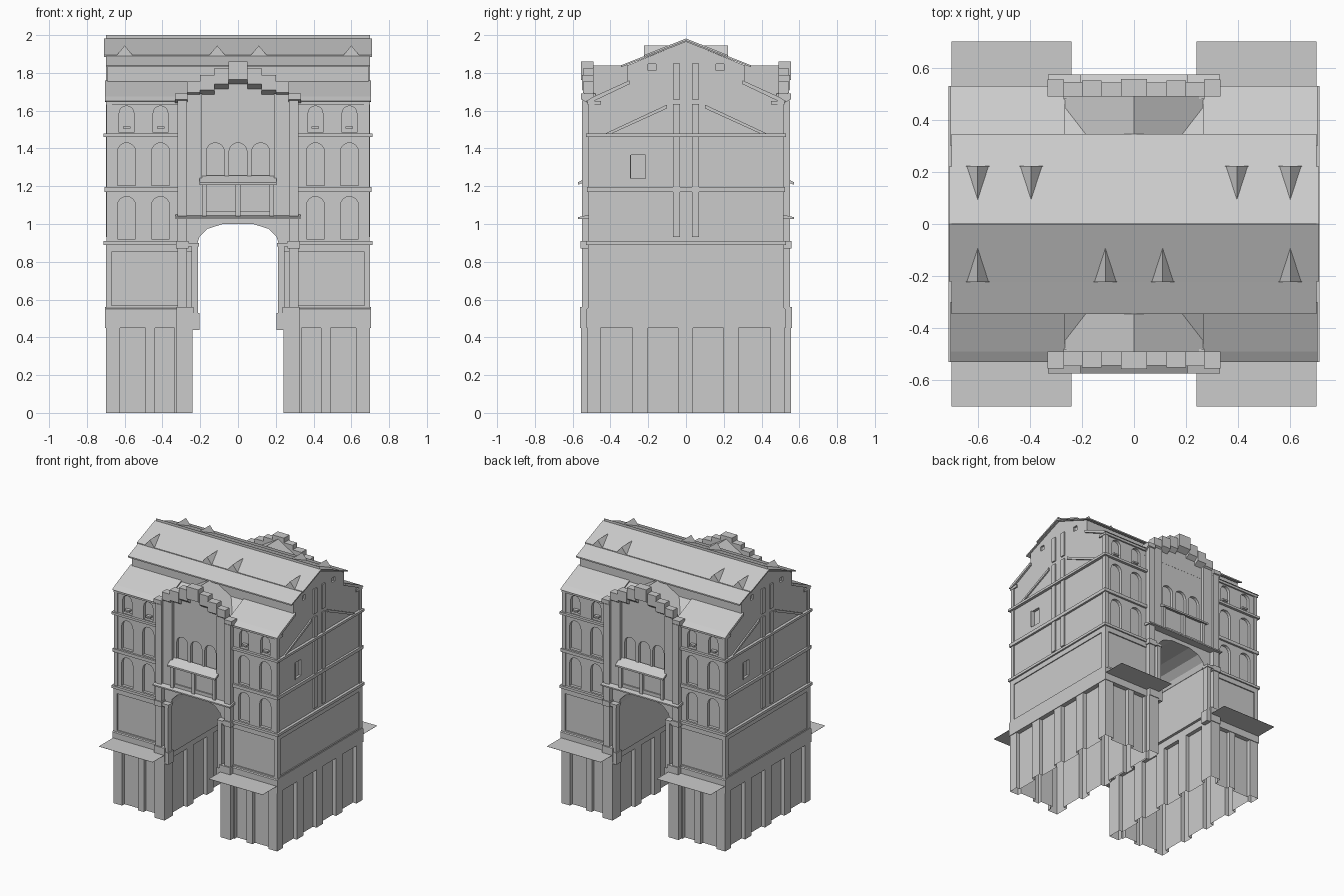
import bpy, bmesh, math
from mathutils import Vector

ONE = [(1, 1)]
SIDES = [(1, 1), (-1, 1)]
ENDS = [(1, 1), (1, -1)]
ROT = [(1, 1), (-1, -1)]
FULL = SIDES + [(1, -1), (-1, -1)]
parts = {}


def prism(name, pts, axis, a, b, sym=FULL, caps=True):
    """Extrude a 2D outline along an axis, copied by the (x, y) sign pairs."""
    bm = parts.setdefault(name, bmesh.new())
    for sx, sy in sym:
        rings = []
        for d in (a, b):
            ring = []
            for u, v in pts:
                p = {'x': (d, u, v), 'y': (u, d, v), 'z': (u, v, d)}[axis]
                ring.append(bm.verts.new((p[0] * sx, p[1] * sy, p[2])))
            rings.append(ring)
        n = len(pts)
        for i in range(n):
            j = (i + 1) % n
            bm.faces.new((rings[0][i], rings[0][j], rings[1][j], rings[1][i]))
        if caps:
            bm.faces.new(rings[0])
            bm.faces.new(rings[1][::-1])


def box(name, x0, x1, y0, y1, z0, z1, sym=FULL):
    prism(name, [(x0, y0), (x1, y0), (x1, y1), (x0, y1)], 'z', z0, z1, sym)


def arch(cx, w, z0, z1, n=8):
    r = w / 2
    top = [(cx + r * math.cos(math.pi * i / n), z1 - r + r * math.sin(math.pi * i / n)) for i in range(n + 1)]
    return [(cx + r, z0)] + top + [(cx - r, z0)]


# --- fluted ground-floor piers, open underneath ---
def fluted(p, q, recesses, depth=0.03):
    p, q = Vector(p), Vector(q)
    d = (q - p).normalized()
    inward = Vector((-d.y, d.x)) * depth
    out = [p]
    for a, b in recesses:
        out += [p + d * a, p + d * a + inward, p + d * b + inward, p + d * b]
    return out


long = [(0.07, 0.24), (0.32, 0.48), (0.56, 0.72), (0.80, 0.97)]
outline = [Vector((0.24, -0.555)), Vector((0.325, -0.555))]
outline += fluted((0.325, -0.522), (0.70, -0.522), [(0.01, 0.115), (0.165, 0.30)])
outline += fluted((0.70, -0.522), (0.70, 0.522), long)
outline += fluted((0.70, 0.522), (0.325, 0.522), [(0.075, 0.21), (0.26, 0.365)])
outline += [Vector((0.325, 0.522)), Vector((0.325, 0.555))]
outline += fluted((0.24, 0.555), (0.24, -0.555), [(a + 0.033, b + 0.033) for a, b in long])
prism("ground_piers", [tuple(v) for v in outline], 'z', 0, 0.45, SIDES, caps=False)

# --- base band and flat canopies ---
prism("base_band", [(-0.527, 0.45), (-0.527, 0.55), (-0.515, 0.56), (0.515, 0.56), (0.527, 0.55), (0.527, 0.45)],
      'x', 0.24, 0.705, SIDES)
box("canopy", 0.24, 0.70, -0.70, -0.5, 0.504, 0.5055)

# --- first storey walls, either side of the passage ---
box("lower_walls", 0.22, 0.693, -0.511, 0.511, 0.505, 0.89, SIDES)
box("lower_frieze", 0.23, 0.70, -0.52, 0.52, 0.852, 0.89, SIDES)
box("lower_corner_posts", 0.67, 0.70, -0.52, -0.48, 0.56, 0.852)
box("lower_skirting", 0.32, 0.70, -0.52, 0.52, 0.55, 0.568, SIDES)

# --- main body with clerestory profile ---
prism("main_body", [(-0.51, 0.89), (-0.51, 1.652), (-0.31, 1.745), (-0.31, 1.84), (0, 1.966),
                    (0.31, 1.84), (0.31, 1.745), (0.51, 1.652), (0.51, 0.89)], 'x', -0.69, 0.69, ONE)

# --- cutters: passage arch, windows, gable vents ---
prism("cutters", [(-0.22, 0.8), (-0.22, 0.88), (-0.205, 0.93), (-0.16, 0.975), (-0.08, 1.0),
                  (0.08, 1.0), (0.16, 0.975), (0.205, 0.93), (0.22, 0.88), (0.22, 0.8)], 'y', -0.8, 0.8, ONE)
for cx in (0.41, 0.59):
    for w, z0, z1 in ((0.095, 0.92, 1.145), (0.095, 1.205, 1.43), (0.078, 1.485, 1.625)):
        prism("cutters", arch(cx, w, z0, z1), 'y', -0.6, -0.488)
    box("window_sills", cx - 0.02, cx + 0.02, -0.513, -0.485, 1.505, 1.517)
for cx in (-0.12, 0, 0.12):
    prism("cutters", arch(cx, 0.095, 1.2, 1.43), 'y', -0.6, -0.488, ENDS)
box("cutters", 0.67, 0.8, -0.29, -0.215, 1.24, 1.365, ROT)
box("cutters", 0.675, 0.8, 0.16, 0.20, 1.812, 1.848)

# --- string courses and cornice ---
for z0, z1, x1, y1 in ((0.89, 0.91, 0.712, 0.53), (1.17, 1.195, 0.706, 0.525),
                       (1.46, 1.478, 0.712, 0.53), (1.632, 1.652, 0.70, 0.522)):
    box("string_courses", 0.27, x1, -y1, -0.45, z0, z1)
    if z1 < 1.6:
        box("string_courses", 0.6, x1, -0.45, 0.45, z0, z1, SIDES)
box("upper_corner_posts", 0.668, 0.697, -0.517, -0.485, 0.91, 1.64)

# --- end wall ribs and braces ---
for z0, z1 in ((0.93, 1.46), (1.478, 1.635), (1.66, 1.85)):
    box("end_wall_ribs", 0.68, 0.70, 0.032, 0.068, z0, z1)
prism("end_wall_braces", [(-0.43, 1.478), (-0.395, 1.478), (-0.10, 1.612), (-0.10, 1.632)], 'x', 0.68, 0.70)
box("end_window_frame", 0.68, 0.70, -0.297, -0.29, 1.24, 1.365, ROT)

# --- roofs, ridge fin and dormers ---
prism("upper_roof", [(-0.345, 1.84), (0, 1.976), (0.345, 1.84), (0.345, 1.83), (0, 1.964), (-0.345, 1.83)],
      'x', -0.70, 0.70, ONE)
prism("ridge_cover", [(-0.22, 1.895), (0, 1.982), (0.22, 1.895), (0.22, 1.885), (0, 1.97), (-0.22, 1.885)],
      'x', -0.71, 0.71, ONE)
prism("lower_roof", [(-0.53, 1.65), (-0.49, 1.674), (-0.30, 1.76), (-0.30, 1.74), (-0.50, 1.645)],
      'x', 0.265, 0.705)
box("ridge_fin", -0.70, 0.70, -0.001, 0.001, 1.97, 2.0, ONE)
for cx, sy in ((0.6, 1), (0.11, 1), (0.6, -1), (0.395, -1)):
    prism("dormers", [(cx - 0.045, 1.89), (cx + 0.045, 1.89), (cx, 1.945)], 'y', -0.222, -0.09, [(1, sy), (-1, sy)])

# --- gatehouse front: columns, pilasters, stepped parapet ---
box("portal_plinths", 0.235, 0.325, -0.56, -0.50, 0.45, 0.56)
box("portal_columns", 0.27, 0.32, -0.55, -0.48, 0.56, 1.655)
box("portal_capitals", 0.262, 0.328, -0.558, -0.48, 0.87, 0.91)
box("portal_pilasters", 0.19, 0.27, -0.532, -0.48, 1.04, 1.69)
box("jamb_base", 0.205, 0.245, -0.555, -0.49, 0.44, 0.53)
box("jamb_columns", 0.212, 0.245, -0.55, -0.50, 0.53, 0.88)
box("jamb_capitals", 0.207, 0.27, -0.555, -0.495, 0.88, 0.9)
steps = [(0.268, 0.333, 1.65, 1.69, 0.555), (0.20, 0.27, 1.685, 1.755, 0.545), (0.125, 0.20, 1.70, 1.79, 0.55),
         (0.05, 0.125, 1.73, 1.825, 0.543), (-0.05, 0.05, 1.755, 1.86, 0.557)]
for x0, x1, z0, z1, y in steps:
    sym = ENDS if x0 < 0 else FULL
    prism("stepped_coping", [(-0.49, z0 - 0.01), (-0.49, z1), (-y, z1), (-y, z0 + 0.01), (-0.511, z0 - 0.015)],
          'x', x0, x1, sym)
    box("stepped_gable_wall", x0, x1, -0.511, -0.495, 1.6, z0, sym)
prism("portal_roof", [(-0.27, 1.678), (0, 1.84), (0.27, 1.678), (0.27, 1.62), (-0.27, 1.62)], 'y', -0.5, -0.305, ENDS)

# --- balcony and sloped awnings ---
prism("lower_awning", [(-0.50, 1.052), (-0.573, 1.036), (-0.573, 1.026), (-0.50, 1.03)], 'x', -0.33, 0.33, ENDS)
prism("upper_awning", [(-0.505, 1.258), (-0.573, 1.22), (-0.573, 1.207), (-0.505, 1.235)], 'x', -0.205, 0.205, ENDS)
box("balcony_panel", -0.19, 0.19, -0.53, -0.50, 1.04, 1.24, ENDS)
box("balcony_rail", -0.19, 0.19, -0.54, -0.52, 1.045, 1.07, ENDS)
for cx in (-0.178, 0, 0.178):
    box("balcony_posts", cx - 0.012, cx + 0.012, -0.55, -0.52, 1.04, 1.225, ENDS)

# --- turn the parts into objects ---
objs = {}
for name, bm in parts.items():
    bmesh.ops.remove_doubles(bm, verts=bm.verts[:], dist=1e-5) if name == "ground_piers" else None
    bmesh.ops.recalc_face_normals(bm, faces=bm.faces[:])
    me = bpy.data.meshes.new(name)
    bm.to_mesh(me)
    bm.free()
    objs[name] = bpy.data.objects.new(name, me)
    bpy.context.collection.objects.link(objs[name])

# --- cut openings out of the main body ---
cut, body = objs["cutters"], objs["main_body"]
cut.hide_render = True
mod = body.modifiers.new("openings", 'BOOLEAN')
mod.operation, mod.solver, mod.object = 'DIFFERENCE', 'EXACT', cut
bpy.context.view_layer.update()
body.data = bpy.data.meshes.new_from_object(body.evaluated_get(bpy.context.evaluated_depsgraph_get()))
body.modifiers.clear()
bpy.data.objects.remove(cut)
